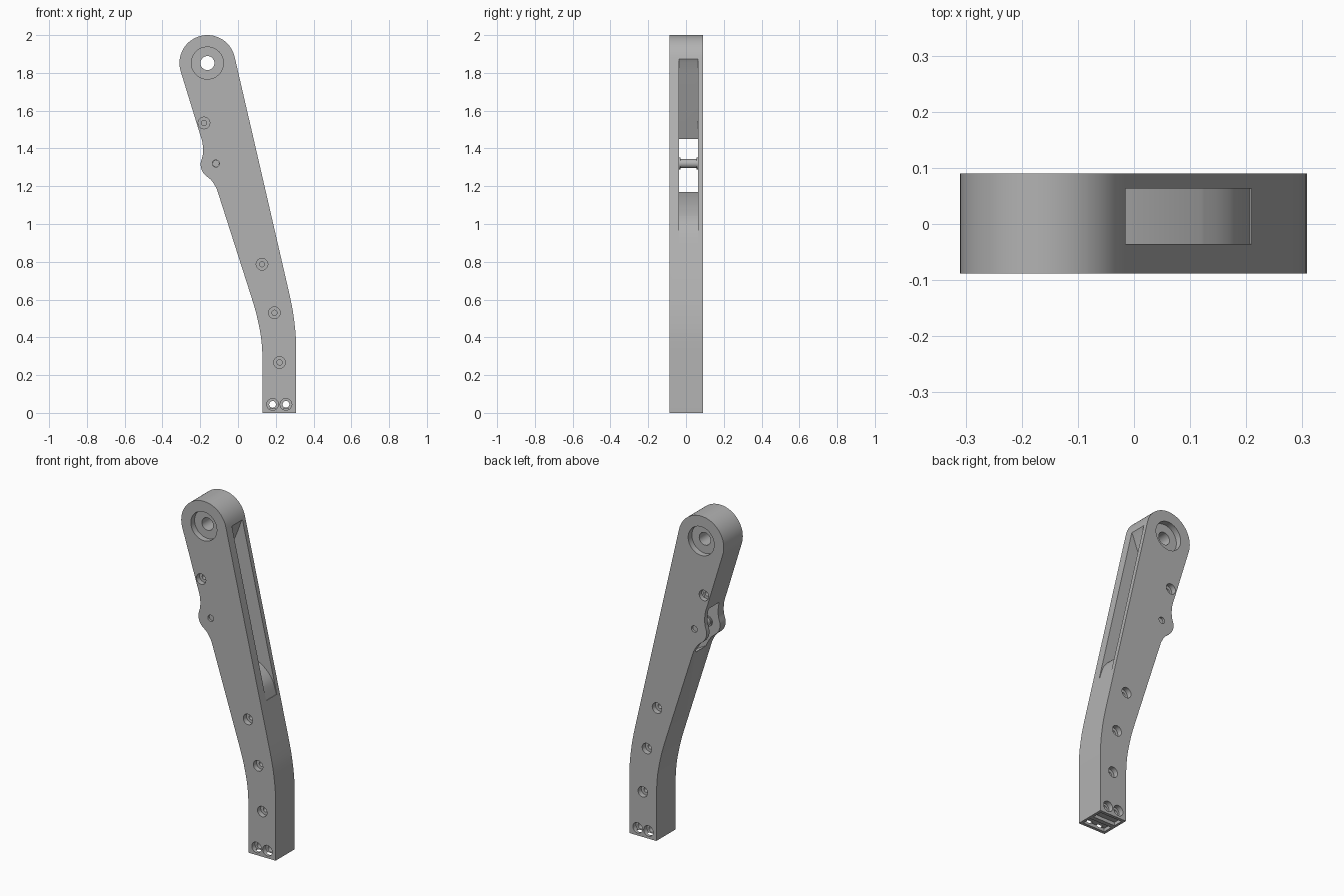
import bpy, bmesh, math

if "Cube" in bpy.data.objects:
    bpy.data.objects.remove(bpy.data.objects["Cube"])

gray = bpy.data.materials.new("plain gray")
gray.diffuse_color = (0.45, 0.45, 0.45, 1)
gray.use_nodes = True
gray.node_tree.nodes["Principled BSDF"].inputs["Base Color"].default_value = gray.diffuse_color
Y0, Y1 = -0.088, 0.09


def prism(name, pts, y0, y1):
    """Extrude an x-z outline along y."""
    bm = bmesh.new()
    face = bm.faces.new([bm.verts.new((x, y0, z)) for x, z in pts])
    ext = bmesh.ops.extrude_face_region(bm, geom=[face])
    moved = [v for v in ext["geom"] if isinstance(v, bmesh.types.BMVert)]
    bmesh.ops.translate(bm, verts=moved, vec=(0, y1 - y0, 0))
    bmesh.ops.recalc_face_normals(bm, faces=bm.faces)
    me = bpy.data.meshes.new(name)
    bm.to_mesh(me)
    bm.free()
    me.materials.append(gray)
    ob = bpy.data.objects.new(name, me)
    bpy.context.collection.objects.link(ob)
    return ob


def circle(x, z, r, n=32):
    return [(x + r * math.cos(2 * math.pi * i / n),
             z + r * math.sin(2 * math.pi * i / n)) for i in range(n)]


def curve(pts, steps=6):
    """Smooth curve through points, ends kept."""
    p = [pts[0]] + pts + [pts[-1]]
    out = []
    for a, b, c, d in zip(p, p[1:], p[2:], p[3:]):
        for i in range(steps):
            t = i / steps
            out.append(tuple(0.5 * (2 * q + (r - o) * t + (2 * o - 5 * q + 4 * r - s) * t * t
                                    + (3 * q - o - 3 * r + s) * t ** 3)
                             for o, q, r, s in zip(a, b, c, d)))
    return out + [pts[-1]]


def cut(ob, pts, y0, y1):
    cutter = prism("cutter", pts, y0, y1)
    cutter.hide_render = True
    mod = ob.modifiers.new("cut", 'BOOLEAN')
    mod.operation = 'DIFFERENCE'
    mod.solver = 'EXACT'
    mod.object = cutter
    bpy.context.view_layer.objects.active = ob
    bpy.ops.object.modifier_apply(modifier=mod.name)
    bpy.data.objects.remove(cutter)


def smooth(ob):
    bpy.ops.object.select_all(action='DESELECT')
    ob.select_set(True)
    bpy.context.view_layer.objects.active = ob
    bpy.ops.object.shade_smooth_by_angle(angle=math.radians(30))


# Arm outline: foot, right bend, round head, bump, left bend
cx, cz, R = -0.162, 1.852, 0.148
head = [(cx + R * math.cos(math.radians(a)), cz + R * math.sin(math.radians(a)))
        for a in range(12, 200, 6)]
right = curve([(0.308, 0.34), (0.304, 0.43), (0.29, 0.54), (0.272, 0.63)], 4)
bump = curve([(-0.204, 1.485), (-0.188, 1.43), (-0.186, 1.37), (-0.198, 1.315),
              (-0.182, 1.268), (-0.14, 1.23), (-0.112, 1.185)], 6)
left = curve([(0.072, 0.61), (0.098, 0.52), (0.122, 0.40), (0.131, 0.28)], 4)
arm = prism("arm", [(0.131, 0), (0.308, 0)] + right + head + bump + left, Y0, Y1)

# Slot through the bump and along the right edge
runout = curve([(0.12, 1.045), (0.158, 1.01), (0.185, 0.97), (0.207, 0.90)], 5)
slot = [(-0.3, 1.30), (-0.3, 1.17), (-0.105, 1.17)] + runout
slot += [(0.4, 0.90), (0.4, 1.9), (0.0, 1.9), (-0.025, 1.855), (-0.045, 1.80),
         (-0.188, 1.45), (-0.3, 1.45)]
cut(arm, slot, -0.036, 0.063)

# Pivot bore with a bearing recess on each face
cut(arm, circle(cx, cz, 0.037), -0.2, 0.2)
cut(arm, circle(cx, cz, 0.085, 48), -0.2, Y0 + 0.035)
cut(arm, circle(cx, cz, 0.085, 48), Y1 - 0.035, 0.2)

# Screw recesses on both faces
blind = [(-0.18, 1.535), (0.127, 0.787), (0.193, 0.53), (0.22, 0.267)]
through = [(0.183, 0.045), (0.254, 0.045)]
for x, z in blind + through:
    cut(arm, circle(x, z, 0.031, 24), -0.2, Y0 + 0.03)
    cut(arm, circle(x, z, 0.031, 24), Y1 - 0.03, 0.2)
for x, z in blind:
    cut(arm, circle(x, z, 0.014, 16), -0.2, Y0 + 0.05)
    cut(arm, circle(x, z, 0.014, 16), Y1 - 0.05, 0.2)
for x, z in through:
    cut(arm, circle(x, z, 0.018, 16), -0.2, 0.2)

# Pockets in the foot
for y0, y1 in ((-0.07, -0.012), (0.014, 0.072)):
    cut(arm, [(0.147, -0.1), (0.292, -0.1), (0.292, 0.02), (0.147, 0.02)], y0, y1)

# Small pin hole and the spool across the slot
px, pz = -0.117, 1.32
cut(arm, circle(px, pz, 0.019, 24), -0.2, 0.2)
pin = prism("pin", circle(px, pz, 0.018, 24), Y0 + 0.012, Y1 - 0.012)
spool = prism("spool", circle(px, pz, 0.024, 24), -0.036, 0.063)
flanges = [prism("spool_flange", circle(px, pz, 0.031, 24), y, y + 0.008)
           for y in (-0.036, 0.055)]

for ob in [arm, pin, spool] + flanges:
    smooth(ob)
